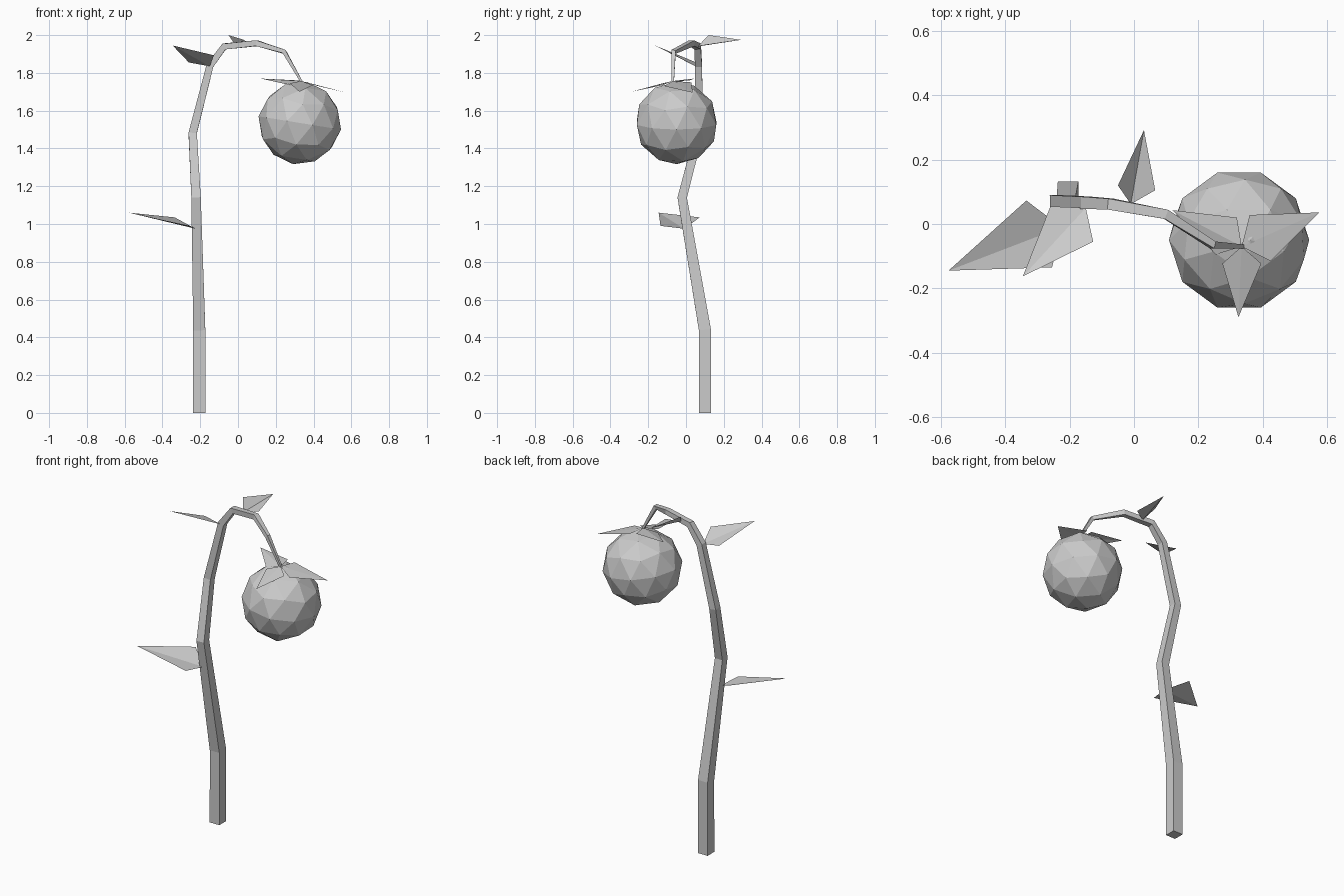
import bpy, bmesh
from mathutils import Vector

if "Cube" in bpy.data.objects:
    bpy.data.objects.remove(bpy.data.objects["Cube"])


def make_object(name, bm):
    mesh = bpy.data.meshes.new(name)
    bm.to_mesh(mesh)
    bm.free()
    obj = bpy.data.objects.new(name, mesh)
    bpy.context.collection.objects.link(obj)
    return obj


def square_tube(name, path):
    """Sweep a tapering square section along (x, y, z, half width) points."""
    bm = bmesh.new()
    pts = [Vector(p[:3]) for p in path]
    rings = []
    for i, p in enumerate(pts):
        before = (p - pts[i - 1]).normalized() if i else Vector()
        after = (pts[i + 1] - p).normalized() if i < len(pts) - 1 else Vector()
        t = (before + after).normalized()
        n = (Vector((0, 1, 0)) - t * t.y).normalized()
        m = n.cross(t)
        h = path[i][3]
        rings.append([bm.verts.new(p + h * (a * m + b * n))
                      for a, b in ((-1, -1), (1, -1), (1, 1), (-1, 1))])
    for r, s in zip(rings, rings[1:]):
        for k in range(4):
            j = (k + 1) % 4
            bm.faces.new((r[k], r[j], s[j], s[k]))
    bm.faces.new(rings[0][::-1])
    bm.faces.new(rings[-1])
    bmesh.ops.recalc_face_normals(bm, faces=bm.faces)
    return make_object(name, bm)


def leaf(name, base, side_a, tip, side_b):
    """Kite-shaped leaf folded along its midrib."""
    bm = bmesh.new()
    b, l, t, r = [bm.verts.new(p) for p in (base, side_a, tip, side_b)]
    faces = [bm.faces.new((b, l, t)), bm.faces.new((b, t, r))]
    bm.normal_update()
    if sum(f.normal.z for f in faces) < 0:
        bmesh.ops.reverse_faces(bm, faces=faces)
    return make_object(name, bm)


# Arching stem
square_tube("stem", [
    (-0.205, 0.10, 0.0, 0.032), (-0.205, 0.10, 0.44, 0.032),
    (-0.222, -0.02, 1.14, 0.025), (-0.24, 0.068, 1.48, 0.022),
    (-0.148, 0.066, 1.84, 0.019), (-0.073, 0.062, 1.94, 0.017),
    (0.10, 0.03, 1.957, 0.015), (0.245, -0.065, 1.912, 0.011),
    (0.338, -0.07, 1.75, 0.006)])

# Hanging round fruit
bpy.ops.mesh.primitive_ico_sphere_add(
    subdivisions=2, radius=0.221, location=(0.327, -0.05, 1.535),
    rotation=(-0.16, 0, -1.5708))
bpy.context.object.name = "fruit"

# Stem leaves
leaf("lower_leaf", (-0.225, -0.01, 0.975), (-0.335, 0.073, 1.035),
     (-0.577, -0.145, 1.06), (-0.255, -0.135, 0.99))
leaf("upper_leaf", (-0.15, 0.05, 1.835), (-0.26, 0.055, 1.855),
     (-0.346, -0.163, 1.945), (-0.127, -0.055, 1.893))
leaf("top_leaf", (-0.01, 0.062, 1.94), (-0.05, 0.12, 2.0),
     (0.031, 0.292, 1.975), (0.066, 0.105, 1.95))

# Crown of sepals on the fruit
crown = (0.335, -0.07, 1.757)
leaf("sepal_right", crown, (0.36, 0.028, 1.75), (0.576, 0.036, 1.695),
     (0.425, -0.115, 1.73))
leaf("sepal_front", crown, (0.275, -0.123, 1.745), (0.325, -0.29, 1.70),
     (0.396, -0.123, 1.735))
leaf("sepal_back", crown, (0.32, 0.02, 1.76), (0.12, 0.043, 1.77),
     (0.255, -0.095, 1.74))
